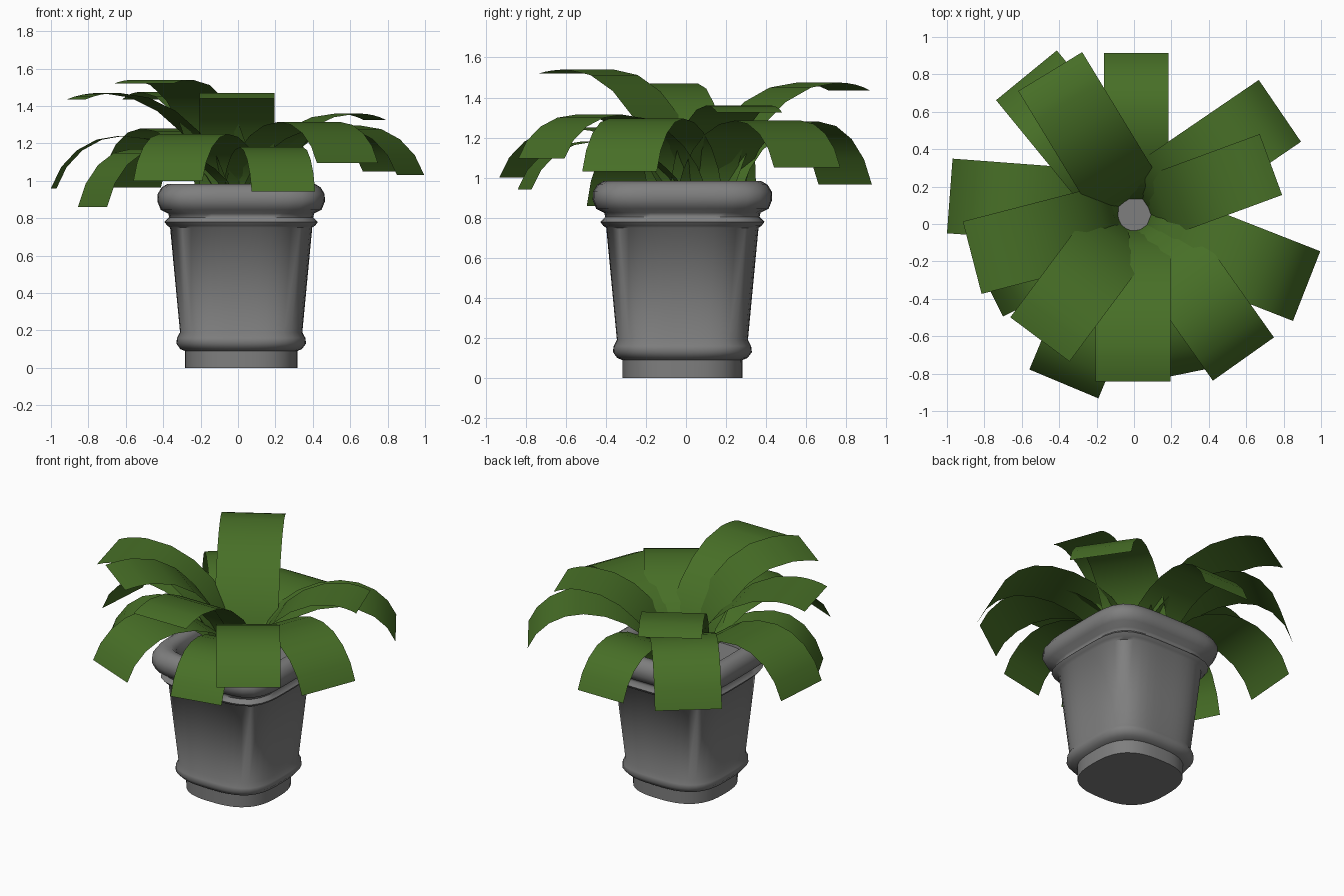
import bpy, bmesh, math
from mathutils import Vector

cube = bpy.data.objects.get("Cube")
if cube:
    bpy.data.objects.remove(cube)


def material(name, rgb):
    m = bpy.data.materials.new(name)
    m.use_nodes = True
    m.diffuse_color = (*rgb, 1)
    m.node_tree.nodes["Principled BSDF"].inputs["Base Color"].default_value = (*rgb, 1)
    return m


def finish(name, bm, mat, angle):
    mesh = bpy.data.meshes.new(name)
    bm.to_mesh(mesh)
    bm.free()
    mesh.materials.append(mat)
    obj = bpy.data.objects.new(name, mesh)
    bpy.context.collection.objects.link(obj)
    bpy.ops.object.select_all(action='DESELECT')
    obj.select_set(True)
    bpy.context.view_layer.objects.active = obj
    bpy.ops.object.shade_smooth_by_angle(angle=math.radians(angle))
    return obj


pot_grey = material("pot grey", (0.21, 0.21, 0.21))
leaf_green = material("leaf green", (0.064, 0.16, 0.02))

# Pot: rounded-square rings, each (half width, height, squareness)
POT_CENTRE = Vector((0.017, -0.018, 0))
SIDES = 48
RINGS = [
    (0.30, 0.0, 2.7), (0.30, 0.09, 2.8),                       # foot
    (0.325, 0.1, 3.1), (0.347, 0.13, 3.3), (0.343, 0.16, 3.4), (0.327, 0.19, 3.5),
    (0.38, 0.75, 3.7),                                         # tapered wall
    (0.395, 0.76, 4.0), (0.41, 0.78, 4.2), (0.385, 0.805, 4.3),    # thin moulding
    (0.39, 0.825, 4.5), (0.43, 0.845, 4.8), (0.448, 0.89, 4.9),    # rim
    (0.446, 0.93, 4.9), (0.425, 0.965, 4.7), (0.395, 0.983, 4.5),
    (0.355, 0.98, 4.2), (0.33, 0.95, 4.0), (0.32, 0.85, 3.8),      # inside
]


def superellipse(a, z, n):
    for i in range(SIDES):
        t = math.tau * i / SIDES
        c, s = math.cos(t), math.sin(t)
        r = a / (abs(c) ** n + abs(s) ** n) ** (1 / n)
        yield POT_CENTRE + Vector((r * c, r * s, z))


bm = bmesh.new()
loops = [[bm.verts.new(p) for p in superellipse(*ring)] for ring in RINGS]
for low, high in zip(loops, loops[1:]):
    for i in range(SIDES):
        j = (i + 1) % SIDES
        bm.faces.new((low[i], low[j], high[j], high[i]))
bm.faces.new(loops[0])
bm.faces.new(loops[-1])
bmesh.ops.recalc_face_normals(bm, faces=bm.faces)
finish("pot", bm, pot_grey, 60)

# Leaves: (tip x, tip y, heading in degrees, width, peak height, tip height)
CROWN = Vector((0.0, 0.05, 0))
LEAVES = {
    "back_leaf": (0.012, 0.913, 90, 0.347, 1.19, 0.945),
    "back_right_low_leaf": (-0.575, 0.795, 129.3, 0.42, 1.28, 0.965),
    "back_right_high_leaf": (-0.448, 0.815, 121.3, 0.40, 1.475, 1.435),
    "right_low_leaf": (-0.985, 0.15, 175.7, 0.40, 1.24, 0.96),
    "right_high_leaf": (-0.865, -0.18, 194.5, 0.40, 1.47, 1.435),
    "right_small_leaf": (-0.778, -0.34, 206.6, 0.347, 1.17, 0.86),
    "front_right_high_leaf": (-0.503, -0.617, 233.3, 0.395, 1.54, 1.52),
    "front_right_low_leaf": (-0.375, -0.855, 247.3, 0.40, 1.25, 1.0),
    "front_high_leaf": (-0.005, -0.843, 270, 0.40, 1.47, 1.44),
    "front_low_leaf": (0.243, -0.805, 281.6, 0.347, 1.18, 0.942),
    "front_left_leaf": (0.585, -0.722, 305.3, 0.40, 1.315, 1.095),
    "left_leaf": (0.923, -0.332, 338.6, 0.40, 1.295, 1.03),
    "left_small_leaf": (0.732, 0.318, 20.2, 0.347, 1.36, 1.325),
    "back_left_leaf": (0.78, 0.605, 34.3, 0.40, 1.285, 1.05),
}
BASE_Z, RISE, DROOP = 0.86, 6, 4


def leaf_curve(length, peak, tip_z):
    """Reach and height along the leaf, rising steeply to the peak and then drooping."""
    gentle = peak - tip_z < 0.1
    top = length * (0.77 if gentle else 0.6)
    bend = math.radians(40 if gentle else 72)
    for i in range(RISE):
        a = math.pi / 2 * i / RISE
        yield top * (1 - math.cos(a)), BASE_Z + (peak - BASE_Z) * math.sin(a) ** 1.2
    for i in range(DROOP + 1):
        a = bend * i / DROOP
        yield (top + (length - top) * math.sin(a) / math.sin(bend),
               peak - (peak - tip_z) * (1 - math.cos(a)) / (1 - math.cos(bend)))


for name, (x, y, heading, width, peak, tip_z) in LEAVES.items():
    h = math.radians(heading)
    ahead = Vector((math.cos(h), math.sin(h), 0))
    side = Vector((-ahead.y, ahead.x, 0)) * width / 2
    tip = Vector((x, y, 0))
    length = (tip - CROWN).dot(ahead) - 0.085
    root = tip - ahead * length
    bm = bmesh.new()
    previous = None
    for reach, z in leaf_curve(length, peak, tip_z):
        mid = root + ahead * reach + Vector((0, 0, z))
        pair = bm.verts.new(mid + side), bm.verts.new(mid - side)
        if previous:
            bm.faces.new((previous[0], previous[1], pair[1], pair[0]))
        previous = pair
    finish(name, bm, leaf_green, 45)
